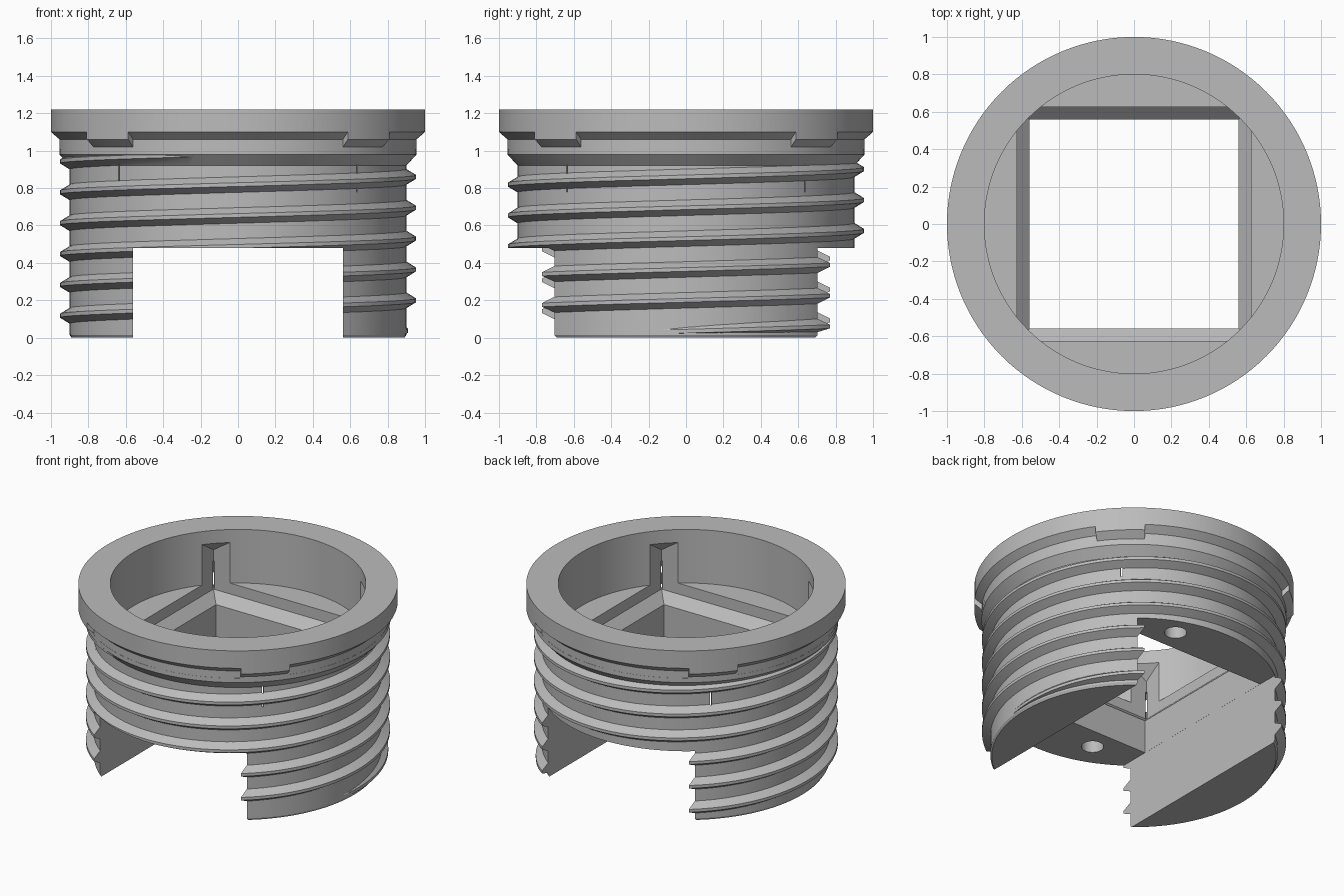
import bpy, bmesh
from math import pi, sin, cos, radians

cube = bpy.data.objects.get("Cube")
if cube:
    bpy.data.objects.remove(cube, do_unlink=True)

grey = bpy.data.materials.new("plain_grey")
grey.use_nodes = True
grey.diffuse_color = (0.5, 0.5, 0.5, 1)
grey.node_tree.nodes["Principled BSDF"].inputs["Base Color"].default_value = (0.5, 0.5, 0.5, 1)


def loft(name, rings, closed=False):
    """Skin a list of equal point rings; cap the ends unless closed."""
    bm = bmesh.new()
    loops = [[bm.verts.new(p) for p in ring] for ring in rings]
    pairs = list(zip(loops, loops[1:]))
    if closed:
        pairs.append((loops[-1], loops[0]))
    else:
        bm.faces.new(loops[0])
        bm.faces.new(loops[-1])
    n = len(loops[0])
    for a, b in pairs:
        for i in range(n):
            j = (i + 1) % n
            bm.faces.new((a[i], a[j], b[j], b[i]))
    bmesh.ops.recalc_face_normals(bm, faces=bm.faces[:])
    mesh = bpy.data.meshes.new(name)
    bm.to_mesh(mesh)
    bm.free()
    mesh.materials.append(grey)
    obj = bpy.data.objects.new(name, mesh)
    bpy.context.collection.objects.link(obj)
    return obj


def lathe(name, profile, start=0, end=360, steps=128):
    full = end - start == 360
    angles = [radians(start + (end - start) * i / steps)
              for i in range(steps if full else steps + 1)]
    return loft(name, [[(r * cos(a), r * sin(a), z) for r, z in profile] for a in angles], full)


def square_stack(name, levels):
    return loft(name, [[(x * h, y * h, z) for x, y in ((-1, -1), (1, -1), (1, 1), (-1, 1))]
                       for h, z in levels])


def box(name, x0, x1, y0, y1, z0, z1):
    return loft(name, [[(x0, y0, z), (x1, y0, z), (x1, y1, z), (x0, y1, z)] for z in (z0, z1)])


def combine(target, tool, operation):
    tool.hide_render = True
    mod = target.modifiers.new("combine", 'BOOLEAN')
    mod.operation = operation
    mod.solver = 'EXACT'
    mod.object = tool
    bpy.context.view_layer.objects.active = target
    bpy.ops.object.modifier_apply(modifier=mod.name)
    bpy.data.objects.remove(tool, do_unlink=True)


# Body with bore, collar and flange
body = lathe("threaded_adapter", [
    (0.3, 0), (0.89, 0), (0.9, 0.015), (0.9, 0.92), (0.955, 0.98), (0.955, 1.02),
    (1, 1.06), (1, 1.22), (0.8, 1.22), (0.8, 0.85), (0.3, 0.85)])

# Gaps under the flange, leaving four tabs
for k in range(4):
    gap = lathe("flange_gap", [(0.954, 1.01), (1.05, 1.01), (1.05, 1.1), (1, 1.1), (0.954, 1.06)],
                54 + 90 * k, 126 + 90 * k, 26)
    combine(body, gap, 'DIFFERENCE')

# Helical thread that fades in and out at its ends
PITCH, FIRST, LAST, STEPS = 0.165, -0.085, 5.9, 600
rings = []
for i in range(STEPS + 1):
    t = FIRST + (LAST - FIRST) * i / STEPS
    fade = min(1, (t - FIRST) / 0.22, (LAST - t) / 0.22)
    tip = 0.88 + 0.072 * fade
    z = 0.035 + PITCH * t
    a = 2 * pi * t
    rings.append([(r * cos(a), r * sin(a), max(0.02 + 0.01 * (h + 0.055), z + h))
                  for r, h in ((0.87, -0.06), (tip, -0.01), (tip, 0.01), (0.87, 0.06))])
combine(body, loft("thread", rings), 'UNION')

# Square opening with a sloped seat; its corners notch the bore under a cone
opening = square_stack("square_opening", [(0.56, -0.1), (0.56, 0.71), (0.625, 0.775), (0.625, 1.3)])
limit = lathe("notch_limit", [(0.2, -0.2), (1, -0.2), (1, 0.93), (0.7, 1.23), (0.2, 1.23)])
combine(opening, limit, 'INTERSECT')
combine(body, opening, 'DIFFERENCE')

# Front and back slot that leaves two side legs
combine(body, box("leg_slot", -0.5605, 0.5605, -1.2, 1.2, -0.2, 0.48), 'DIFFERENCE')

# Thin slits in the notch corners
for k in range(4):
    slit = box("corner_slit", 0.86, 0.904, -0.005, 0.005, 0.78, 0.97)
    slit.rotation_euler.z = radians(45 + 90 * k)
    bpy.context.view_layer.update()
    combine(body, slit, 'DIFFERENCE')

# Blind holes in the underside
for angle in (70, 250):
    cx, cy = 0.76 * cos(radians(angle)), 0.76 * sin(radians(angle))
    hole = loft("blind_hole", [[(cx + 0.07 * cos(pi * i / 16), cy + 0.07 * sin(pi * i / 16), z)
                                for i in range(32)] for z in (0.4, 0.68)])
    combine(body, hole, 'DIFFERENCE')

# Smooth curved walls, sharp edges
bpy.ops.object.select_all(action='DESELECT')
body.select_set(True)
bpy.context.view_layer.objects.active = body
bpy.ops.object.shade_smooth_by_angle(angle=radians(20))
